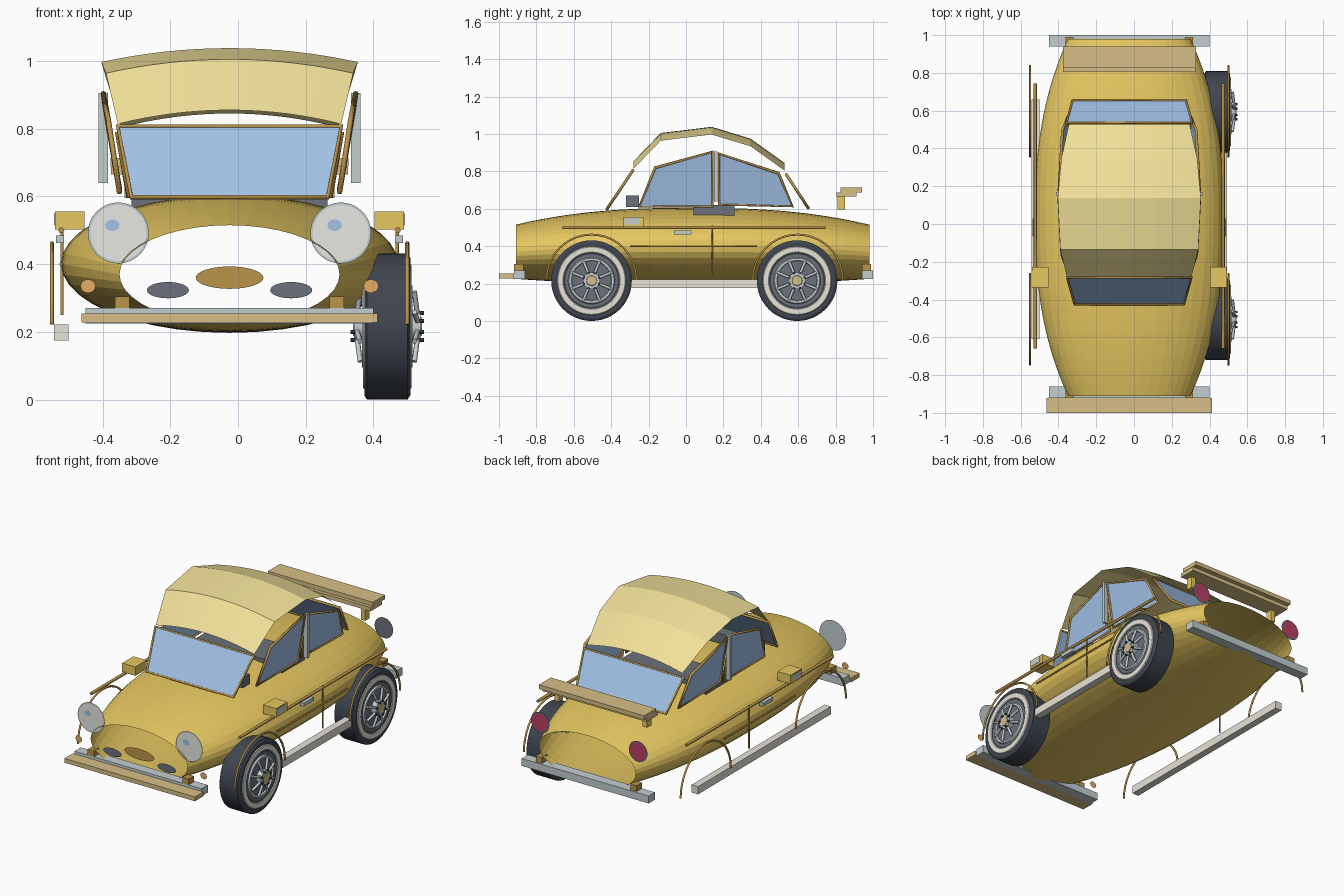
import bpy, math
from math import sin, cos, pi
from mathutils import Vector

if "Cube" in bpy.data.objects:
    bpy.data.objects.remove(bpy.data.objects["Cube"])

XC = -0.025  # centre line of the body


def mat(name, r, g, b):
    m = bpy.data.materials.new(name)
    m.diffuse_color = (r, g, b, 1)
    m.use_nodes = True
    m.node_tree.nodes["Principled BSDF"].inputs["Base Color"].default_value = m.diffuse_color
    return m


GOLD = mat("gold_paint", .80, .58, .12)
ROOF = mat("light_gold", .88, .75, .32)
TAN = mat("tan", .68, .52, .24)
TRIM = mat("bronze_trim", .50, .30, .07)
GLASS = mat("glass", .36, .54, .80)
DARK = mat("rubber", .05, .06, .08)
NAVY = mat("dark_grey", .15, .17, .20)
STEEL = mat("steel", .55, .62, .63)
WHITE = mat("cream", .80, .77, .68)
LENS = mat("lens", .80, .81, .76)
RED = mat("red_lens", .50, .05, .13)
ORANGE = mat("orange_lens", .80, .42, .13)


def mesh(name, verts, faces, m, smooth=False):
    me = bpy.data.meshes.new(name)
    me.from_pydata([tuple(v) for v in verts], [], faces)
    me.materials.append(m)
    ob = bpy.data.objects.new(name, me)
    bpy.context.collection.objects.link(ob)
    if smooth:
        bpy.ops.object.select_all(action='DESELECT')
        ob.select_set(True)
        bpy.context.view_layer.objects.active = ob
        bpy.ops.object.shade_smooth_by_angle(angle=math.radians(30))
    return ob


def loft(name, rows, m, closed=False, smooth=False):
    n = len(rows[0])
    faces = [(i*n + j, i*n + (j+1) % n, (i+1)*n + (j+1) % n, (i+1)*n + j)
             for i in range(len(rows) - 1) for j in range(n if closed else n - 1)]
    return mesh(name, [p for r in rows for p in r], faces, m, smooth)


def box(name, x0, x1, y0, y1, z0, z1, m):
    v = [(x, y, z) for x in (x0, x1) for y in (y0, y1) for z in (z0, z1)]
    f = [(0, 1, 3, 2), (4, 6, 7, 5), (0, 4, 5, 1), (2, 3, 7, 6), (0, 2, 6, 4), (1, 5, 7, 3)]
    return mesh(name, v, f, m)


def tube(name, pts, r, m, cyclic=False):
    cu = bpy.data.curves.new(name, 'CURVE')
    cu.dimensions = '3D'
    cu.bevel_depth, cu.bevel_resolution, cu.use_fill_caps = r, 1, True
    sp = cu.splines.new('POLY')
    sp.points.add(len(pts) - 1)
    for p, q in zip(sp.points, pts):
        p.co = (*q, 1)
    sp.use_cyclic_u = cyclic
    cu.materials.append(m)
    ob = bpy.data.objects.new(name, cu)
    bpy.context.collection.objects.link(ob)


def disc(name, x, y, z, rx, rz, m, n=32):
    mesh(name, [(x + rx*cos(2*pi*i/n), y, z + rz*sin(2*pi*i/n)) for i in range(n)],
         [tuple(range(n))], m)


def lathe(name, prof, c, m, n=48):
    # profile of (x, radius) spun about the wheel axle
    rows = [[(c[0] + x, c[1] + r*cos(2*pi*i/n), c[2] + r*sin(2*pi*i/n)) for i in range(n)]
            for x, r in prof]
    loft(name, rows, m, True, True)


def window(name, pts):
    mesh(name + "_glass", pts, [(0, 1, 2, 3)], GLASS)
    tube(name + "_frame", pts, .008, TRIM, True)


# Body: open-ended elliptical shell
rows = []
for i in range(29):
    t = i/14 - 1
    f = 1 - abs(t)**2.5
    hw, top, bot = .325 + .173*f, .515 + .09*f, .225 - .028*f
    rows.append([(XC + hw*cos(2*pi*k/40), .035 + .945*t,
                  (top + bot)/2 + (top - bot)/2*sin(2*pi*k/40)) for k in range(40)])
loft("body_shell", rows, GOLD, True)

# Roof: crowned shell over the cabin
rows = []
for y, z, hw in [(-.28, .855, .33), (-.135, 1.005, .365), (.137, 1.038, .379),
                 (.345, .975, .36), (.527, .845, .32)]:
    rows.append([(XC + hw*u/8, y, z - .041*(u/8)**2) for u in range(-8, 9)])
loft("roof", rows, ROOF)

# Front and rear screens
window("windscreen", [(XC - .29, -.423, .598), (XC + .29, -.423, .598),
                      (XC + .33, -.283, .807), (XC - .33, -.283, .807)])
window("rear_window", [(XC - .30, .655, .602), (XC + .30, .655, .602),
                       (XC + .333, .535, .785), (XC - .333, .535, .785)])

# Dashboard and seat
box("dashboard", XC - .28, XC + .28, -.32, -.25, .61, .67, NAVY)
box("seat", XC - .29, XC + .29, .04, .26, .565, .62, NAVY)

# Parts repeated on both sides
for s, side in ((-1, "left"), (1, "right")):
    def X(o):
        return XC + s*o

    def sbox(name, a, b, *rest):
        box(f"{side}_{name}", min(X(a), X(b)), max(X(a), X(b)), *rest)

    window(side + "_front_window", [(X(.325), -.25, .612), (X(.357), -.165, .82),
                                    (X(.373), .142, .905), (X(.325), .142, .612)])
    window(side + "_rear_window", [(X(.325), .176, .622), (X(.372), .176, .895),
                                   (X(.354), .495, .79), (X(.325), .57, .612)])
    sbox("pillar", .359, .387, .15, .168, .64, .905, STEEL)
    sbox("sill", .475, .518, -.61, .66, .175, .222, WHITE)
    sbox("mirror", .428, .516, -.335, -.228, .502, .556, GOLD)
    sbox("mirror_plate", .514, .518, -.33, -.25, .515, .55, STEEL)
    sbox("door_handle", .489, .512, -.065, .03, .463, .485, STEEL)
    tube(side + "_upper_trim", [(X(.497), -.66, .50), (X(.497), .745, .50)], .009, TRIM)
    tube(side + "_lower_trim", [(X(.498), -.30, .40), (X(.498), .38, .40)], .005, TRIM)
    tube(side + "_door_seam", [(X(.495), .14, .25), (X(.495), .14, .51)], .005, TRIM)
    for end, y in (("front", -.505), ("rear", .597)):
        arc = [(X(.525), y + .24*cos(pi*k/20), .222 + .24*sin(pi*k/20)) for k in range(21)]
        tube(f"{side}_{end}_arch", arc, .006, TRIM)

    # Lamps
    x = X(.3285)
    disc(side + "_headlight_rim", x, -.900, .492, .090, .090, STEEL, 40)
    disc(side + "_headlight", x, -.903, .492, .083, .083, LENS, 40)
    disc(side + "_headlight_glint", x - .018, -.906, .515, .021, .017, GLASS)
    disc(side + "_indicator", X(.418), -.89, .335, .022, .02, ORANGE)
    disc(side + "_fog_intake", X(.182), -.905, .323, .062, .024, NAVY)
    disc(side + "_tail_rim", x, .962, .50, .062, .062, NAVY)
    disc(side + "_tail_light", x, .965, .50, .054, .054, RED)

    # Bumper brackets and spoiler posts
    sbox("front_bracket", .296, .338, -.92, -.87, .27, .305, TRIM)
    sbox("rear_bracket", .296, .338, .94, .99, .27, .305, TRIM)
    sbox("spoiler_post", .28, .31, .81, .85, .595, .667, GOLD)

# Grille, bumpers, spoiler
disc("grille", XC, -.907, .36, .10, .033, TRIM)
box("front_bumper", XC - .425, XC + .425, -.92, -.86, .225, .27, STEEL)
box("front_splitter", XC - .437, XC + .437, -1.0, -.92, .228, .254, TAN)
box("rear_bumper", XC - .425, XC + .425, .94, 1.0, .225, .27, STEEL)
box("spoiler_lower", XC - .35, XC + .35, .805, .912, .665, .688, TAN)
box("spoiler_upper", XC - .352, XC + .352, .825, .94, .688, .713, TAN)

# Wheels, on the right side only
for end, y in (("front", -.505), ("rear", .594)):
    c = (.441, y, .2155)
    lathe(end + "_tyre", [(-.068, .14), (-.068, .203), (-.06, .2155), (.06, .2155),
                          (.068, .203), (.068, .14)], c, DARK)
    lathe(end + "_wheel_disc", [(-.066, 0), (-.066, .142), (.066, .142), (.066, 0)], c, NAVY)
    for s in (-1, 1):
        lathe(end + "_whitewall", [(s*.067, .185), (s*.072, .18), (s*.072, .153),
                                   (s*.067, .148)], c, WHITE)
        lathe(end + "_rim", [(s*.066, .125), (s*.075, .12), (s*.075, .108), (s*.066, .105)],
              c, STEEL)
        lathe(end + "_hub", [(s*.066, .045), (s*.098, .045), (s*.098, 0)], c, STEEL, 24)
        lathe(end + "_hub_cap", [(s*.098, .028), (s*.102, .026), (s*.102, 0)], c, TAN, 24)
        for k in range(8):
            a = 2*pi*(k + .5)/8
            d = Vector((0, cos(a), sin(a)))
            o = Vector(c)
            tube(end + "_spoke", [o + d*.03 + Vector((s*.09, 0, 0)),
                                  o + d*.112 + Vector((s*.08, 0, 0))], .008, STEEL)
            b = o + d*.043
            lathe(end + "_bolt", [(s*.095, .006), (s*.108, .006), (s*.108, 0)], b, DARK, 8)
